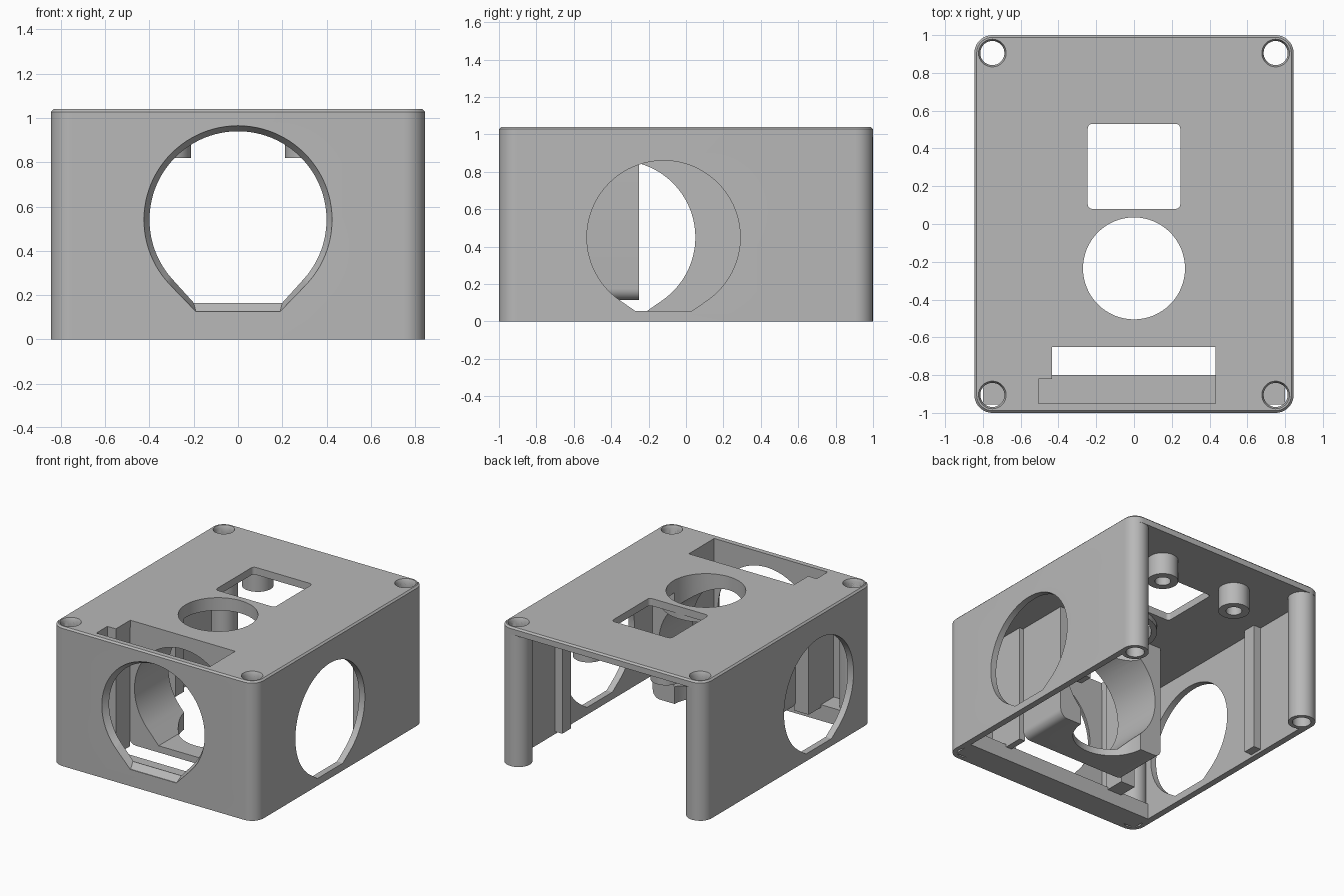
import bpy, bmesh
from math import pi, sin, cos, atan2, acos, hypot
from mathutils import Vector

if "Cube" in bpy.data.objects:
    bpy.data.objects.remove(bpy.data.objects["Cube"])

GREY = (0.48, 0.48, 0.48, 1)
plastic = bpy.data.materials.new("grey plastic")
plastic.diffuse_color = GREY
plastic.use_nodes = True
plastic.node_tree.nodes["Principled BSDF"].inputs["Base Color"].default_value = GREY

AXES = {"x": lambda u, v, d: Vector((d, u, v)),
        "y": lambda u, v, d: Vector((u, d, v)),
        "z": lambda u, v, d: Vector((u, v, d))}


def loft(name, sections, axis="z"):
    """Solid through matching outlines, given as (depth, points) pairs."""
    bm = bmesh.new()
    rings = [[bm.verts.new(AXES[axis](u, v, d)) for u, v in pts] for d, pts in sections]
    n = len(rings[0])
    for a, b in zip(rings, rings[1:]):
        for i in range(n):
            j = (i + 1) % n
            bm.faces.new((a[i], a[j], b[j], b[i]))
    bm.faces.new(rings[0])
    bm.faces.new(rings[-1])
    bmesh.ops.recalc_face_normals(bm, faces=bm.faces)
    mesh = bpy.data.meshes.new(name)
    bm.to_mesh(mesh)
    bm.free()
    mesh.materials.append(plastic)
    ob = bpy.data.objects.new(name, mesh)
    bpy.context.collection.objects.link(ob)
    return ob


def prism(name, pts, lo, hi, axis="z"):
    return loft(name, [(lo, pts), (hi, pts)], axis)


def circle(u, v, r, n=64):
    return [(u + r * cos(2 * pi * i / n), v + r * sin(2 * pi * i / n)) for i in range(n)]


def rect(u0, u1, v0, v1, r=0, n=10):
    if not r:
        return [(u0, v0), (u1, v0), (u1, v1), (u0, v1)]
    corners = [(u1 - r, v1 - r), (u0 + r, v1 - r), (u0 + r, v0 + r), (u1 - r, v0 + r)]
    return [(cu + r * cos(pi / 2 * (k + i / n)), cv + r * sin(pi / 2 * (k + i / n)))
            for k, (cu, cv) in enumerate(corners) for i in range(n + 1)]


def flat_base_circle(u, v, r, w, h, n=72):
    """Circle whose tangents run down to a flat base of half width w."""
    start = -atan2(h, w) + acos(r / hypot(w, h))
    arc = [start + (pi - 2 * start) * i / n for i in range(n + 1)]
    return ([(u + r * cos(a), v + r * sin(a)) for a in arc]
            + [(u - w, v - h), (u + w, v - h)])


def cut(ob, *cutters):
    for c in cutters:
        c.hide_render = True
        c.hide_viewport = True
        c.display_type = "WIRE"
        m = ob.modifiers.new(c.name, "BOOLEAN")
        m.operation = "DIFFERENCE"
        m.solver = "EXACT"
        m.object = c


HX, H, TOP = 0.845, 1.04, 0.985   # half width, height, underside of the lid
PX, PY = 0.75, 0.905              # screw post centres
SIGNS = [(sx, sy) for sx in (-1, 1) for sy in (-1, 1)]

# Cutters
e = 0.012
inside = prism("cut_inside", rect(-0.797, 0.797, -0.95, 1.2), -0.2, TOP)
front_wide = flat_base_circle(0, 0.54, 0.425, 0.19, 0.415)
front_narrow = flat_base_circle(0, 0.54, 0.40, 0.20, 0.375)
front_hole = loft("cut_front_hole", [(-1.1, front_wide), (-0.995, front_wide),
                                     (-0.955, front_narrow), (-0.9, front_narrow)], "y")
bore = prism("cut_bore", front_narrow, -0.9, 0, "y")
right_hole = prism("cut_right_hole", flat_base_circle(-0.12, 0.45, 0.41, 0.15, 0.395),
                   0.7, 1, "x")
left_hole = prism("cut_left_hole", flat_base_circle(-0.36, 0.45, 0.41, 0.15, 0.395),
                  -1, -0.7, "x")
window = prism("cut_window", rect(-0.245, 0.245, 0.08, 0.53, 0.025), 0.9, 1.2)
round_hole = prism("cut_round_hole", circle(0, -0.235, 0.27), -0.2, 1.2)
slot = prism("cut_slot", [(-0.505, -0.95), (0.432, -0.95), (0.432, -0.65), (-0.435, -0.65),
                          (-0.435, -0.82), (-0.505, -0.82)], -0.2, 1.2)

# Outer shell with chamfered top edge
body = rect(-HX, HX, -1, 1, 0.095)
shell = loft("shell", [(0, body), (H - e, body),
                       (H, rect(-HX + e, HX - e, -1 + e, 1 - e, 0.095 - e))])
cut(shell, inside, front_hole, right_hole, left_hole, window, round_hole, slot)

# Hollow corner posts, countersunk at the top
for sx, sy in SIGNS:
    x, y = sx * PX, sy * PY
    drill = loft("cut_screw_hole", [(-0.1, circle(x, y, 0.064, 32)),
                                    (H - 0.02, circle(x, y, 0.064, 32)),
                                    (H + 0.01, circle(x, y, 0.078, 32))])
    cut(shell, drill)
    post = prism("corner_post", circle(x, y, 0.094, 48), 0, H - 0.03)
    cut(post, drill)

# Lens housing behind the front, bored from front to back and top to bottom
housing = prism("lens_housing", rect(-0.45, 0.45, 0.115, TOP + 0.01), -0.65, -0.25, "y")
bm = bmesh.new()
bm.from_mesh(housing.data)
low = [ed for ed in bm.edges if all(v.co.z < 0.12 for v in ed.verts)
       and abs(ed.verts[0].co.x - ed.verts[1].co.x) < 0.01]
bmesh.ops.bevel(bm, geom=low, offset=0.06, segments=6, profile=0.5, affect="EDGES")
bm.to_mesh(housing.data)
bm.free()
cut(housing, bore, round_hole)

# Slot pocket walls and the ledge beneath them
pocket = prism("slot_pocket", rect(-0.555, 0.48, -0.945, -0.655), 0.1, TOP + 0.01)
cut(pocket, slot)
prism("front_ledge", rect(-0.8, 0.8, -0.955, -0.8), 0, 0.12)

# Collar under the round hole
collar = prism("hole_collar", circle(0, -0.235, 0.31), 0.945, TOP + 0.01)
cut(collar, round_hole)

# Screw bosses under the lid and guide ribs on the side walls
for s in (-1, 1):
    boss = prism("screw_boss", circle(s * 0.32, 0.69, 0.107, 48), 0.82, TOP + 0.01)
    cut(boss, prism("cut_boss_hole", circle(s * 0.32, 0.69, 0.055, 32), 0.7, 0.96))
    x0, x1 = sorted((s * 0.735, s * 0.81))
    prism("guide_rib", rect(x0, x1, 0.31, 0.41), 0.02, TOP + 0.01)

# Apply the cuts, then smooth the curved walls
depsgraph = bpy.context.evaluated_depsgraph_get()
parts = [o for o in bpy.context.collection.objects if o.type == "MESH" and not o.hide_render]
finished = [(o, bpy.data.meshes.new_from_object(o.evaluated_get(depsgraph))) for o in parts]
for o, mesh in finished:
    o.modifiers.clear()
    o.data = mesh
for o in [o for o in bpy.data.objects if o.name.startswith("cut_")]:
    bpy.data.objects.remove(o)
bpy.ops.object.select_all(action="DESELECT")
for o in parts:
    o.select_set(True)
bpy.context.view_layer.objects.active = shell
bpy.ops.object.shade_smooth_by_angle(angle=pi / 6)
